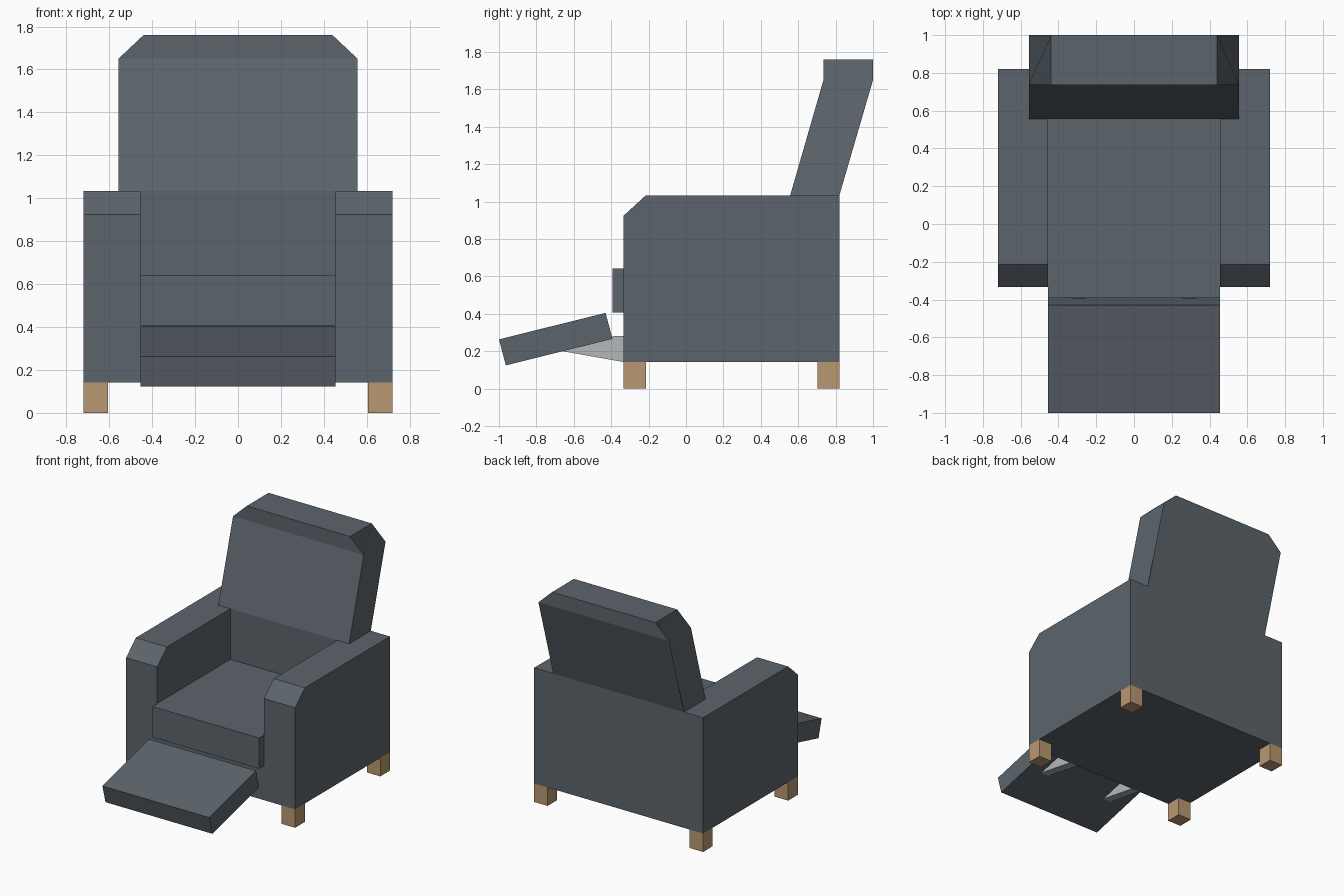
import bpy, bmesh, math

if "Cube" in bpy.data.objects:
    bpy.data.objects.remove(bpy.data.objects["Cube"])


def material(name, rgb):
    m = bpy.data.materials.new(name)
    m.diffuse_color = (*rgb, 1)
    m.use_nodes = True
    m.node_tree.nodes["Principled BSDF"].inputs["Base Color"].default_value = m.diffuse_color
    return m


FABRIC = material("slate fabric", (0.107, 0.128, 0.148))
WOOD = material("light wood", (0.485, 0.315, 0.168))
METAL = material("grey metal", (0.456, 0.485, 0.485))


def prism(name, profile, x0, x1, mat):
    """Extrude a side profile of (y, z) points from x0 to x1."""
    bm = bmesh.new()
    face = bm.faces.new([bm.verts.new((x0, y, z)) for y, z in profile])
    ext = bmesh.ops.extrude_face_region(bm, geom=[face])
    moved = [v for v in ext["geom"] if isinstance(v, bmesh.types.BMVert)]
    bmesh.ops.translate(bm, verts=moved, vec=(x1 - x0, 0, 0))
    bmesh.ops.recalc_face_normals(bm, faces=bm.faces)
    mesh = bpy.data.meshes.new(name)
    bm.to_mesh(mesh)
    bm.free()
    mesh.materials.append(mat)
    ob = bpy.data.objects.new(name, mesh)
    bpy.context.collection.objects.link(ob)
    return ob


def rect(y0, y1, z0, z1):
    return [(y0, z0), (y1, z0), (y1, z1), (y0, z1)]


IN, OUT = 0.455, 0.72          # inner and outer arm faces
FRONT, BACK = -0.333, 0.82
BOTTOM, TOP = 0.142, 1.033

# Body between the arms: base and lower back in one L profile
prism("body", [(FRONT, BOTTOM), (BACK, BOTTOM), (BACK, TOP), (0.557, TOP),
               (0.557, 0.5), (FRONT, 0.5)], -IN, IN, FABRIC)

# Seat cushion, sticking out a little at the front
prism("seat", rect(-0.393, 0.557, 0.407, 0.643), -IN, IN, FABRIC)

# Arms, legs and footrest brackets on both sides
arm = [(FRONT, BOTTOM), (BACK, BOTTOM), (BACK, TOP), (-0.215, TOP), (FRONT, 0.925)]
bracket = [(FRONT, BOTTOM), (FRONT, 0.28), (-0.39, 0.28), (-0.40, 0.27), (-0.66, 0.2)]
for side, s in (("right", 1), ("left", -1)):
    prism(side + "_arm", arm, s * IN, s * OUT, FABRIC)
    prism(side + "_front_leg", rect(FRONT, -0.215, 0, BOTTOM), s * 0.605, s * OUT, WOOD)
    prism(side + "_back_leg", rect(0.703, BACK, 0, BOTTOM), s * 0.605, s * OUT, WOOD)
    prism(side + "_bracket", bracket, s * 0.26, s * 0.33, METAL)

# Leaning backrest with an upright head part, its top corners cut off
back = prism("backrest", [(0.557, TOP), (BACK, TOP), (1.0, 1.65), (1.0, 1.76),
                          (0.735, 1.76), (0.735, 1.65)], -0.557, 0.557, FABRIC)
for v in back.data.vertices:
    if v.co.z > 1.7:
        v.co.x = math.copysign(0.44, v.co.x)

# Tilted footrest
prism("footrest", [(-0.43, 0.405), (-0.393, 0.266), (-0.963, 0.124), (-1.0, 0.263)],
      -IN, IN, FABRIC)
